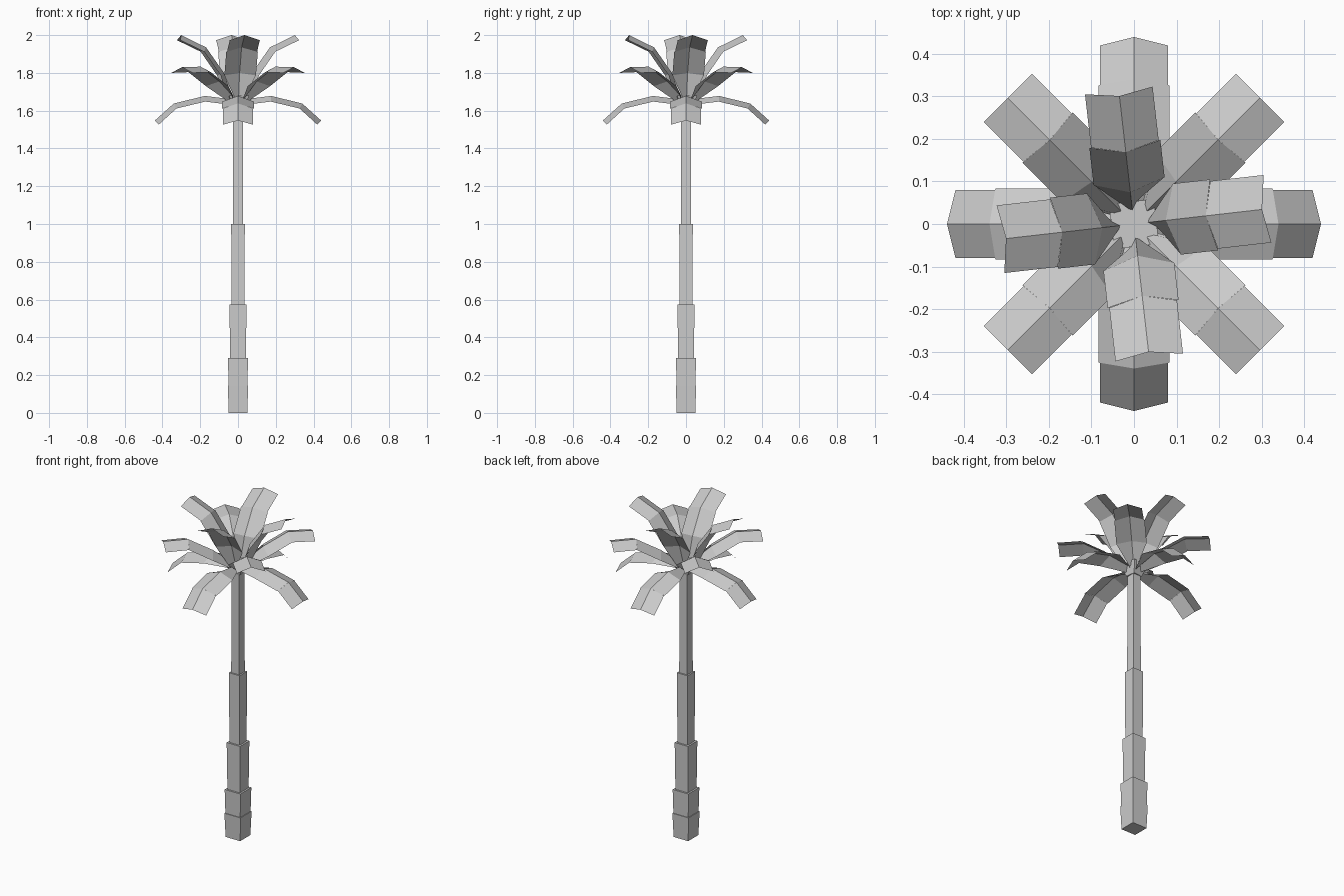
import bpy, bmesh, math
from mathutils import Vector, Matrix

if "Cube" in bpy.data.objects:
    bpy.data.objects.remove(bpy.data.objects["Cube"])

grey = bpy.data.materials.new("plain grey")
grey.diffuse_color = (0.6, 0.6, 0.6, 1)
grey.use_nodes = True
grey.node_tree.nodes["Principled BSDF"].inputs["Base Color"].default_value = grey.diffuse_color


def finish(name, bm):
    mesh = bpy.data.meshes.new(name)
    bm.to_mesh(mesh)
    bm.free()
    mesh.materials.append(grey)
    obj = bpy.data.objects.new(name, mesh)
    bpy.context.collection.objects.link(obj)
    return obj


def block(name, z0, z1, h0, h1, turn=0):
    """Square tapered block with half widths h0 (bottom) and h1 (top)."""
    bm = bmesh.new()
    bmesh.ops.create_cube(bm, size=2)
    for v in bm.verts:
        h, z = (h1, z1) if v.co.z > 0 else (h0, z0)
        v.co = (v.co.x * h, v.co.y * h, z)
    bmesh.ops.rotate(bm, verts=bm.verts, matrix=Matrix.Rotation(math.radians(turn), 3, 'Z'))
    return finish(name, bm)


def frond(name, ridge, angle):
    """Folded leaf: three roof-shaped segments along a ridge of (radius, height)."""
    pts = [Vector(p) for p in ridge]
    dirs = [(b - a).normalized() for a, b in zip(pts, pts[1:])]
    tangents = [dirs[0]] + [(a + b).normalized() for a, b in zip(dirs, dirs[1:])] + [dirs[-1]]
    edges = [p - 0.03 * Vector((-t.y, t.x)) for p, t in zip(pts, tangents)]
    widths = [(0.02, 0.084), (0.084, 0.084), (0.08, 0.08)]
    bm = bmesh.new()
    for i, w in enumerate(widths):
        mid = [bm.verts.new((pts[j].x, 0, pts[j].y)) for j in (i, i + 1)]
        for s in (1, -1):
            side = [bm.verts.new((edges[i + k].x, s * w[k], edges[i + k].y)) for k in (0, 1)]
            loop = [mid[0], mid[1], side[1], side[0]]
            bm.faces.new(loop if s > 0 else loop[::-1])
    bmesh.ops.rotate(bm, verts=bm.verts, matrix=Matrix.Rotation(math.radians(angle), 3, 'Z'))
    return finish(name, bm)


# Trunk: stepped square sections
sections = [(0, 0.145, 0.049, 0.054), (0.145, 0.29, 0.05, 0.053), (0.29, 0.575, 0.042, 0.045),
            (0.575, 1.0, 0.034, 0.036), (1.0, 1.63, 0.027, 0.025)]
for i, s in enumerate(sections):
    block(f"trunk_section_{i + 1}", *s)

# Crown heart under the leaves
block("crown_heart", 1.61, 1.68, 0.03, 0.053, 6.5)

# Three rings of four leaves: drooping, spreading, upright
rings = [("drooping_leaf", 0, [(0.03, 1.66), (0.175, 1.678), (0.34, 1.638), (0.44, 1.548)]),
         ("spreading_leaf", 45, [(0.03, 1.67), (0.14, 1.755), (0.28, 1.833), (0.42, 1.83)]),
         ("upright_leaf", 6.5, [(0.03, 1.67), (0.075, 1.80), (0.17, 1.935), (0.303, 2.0)])]
for name, start, ridge in rings:
    for k in range(4):
        frond(f"{name}_{k + 1}", ridge, start + 90 * k)
